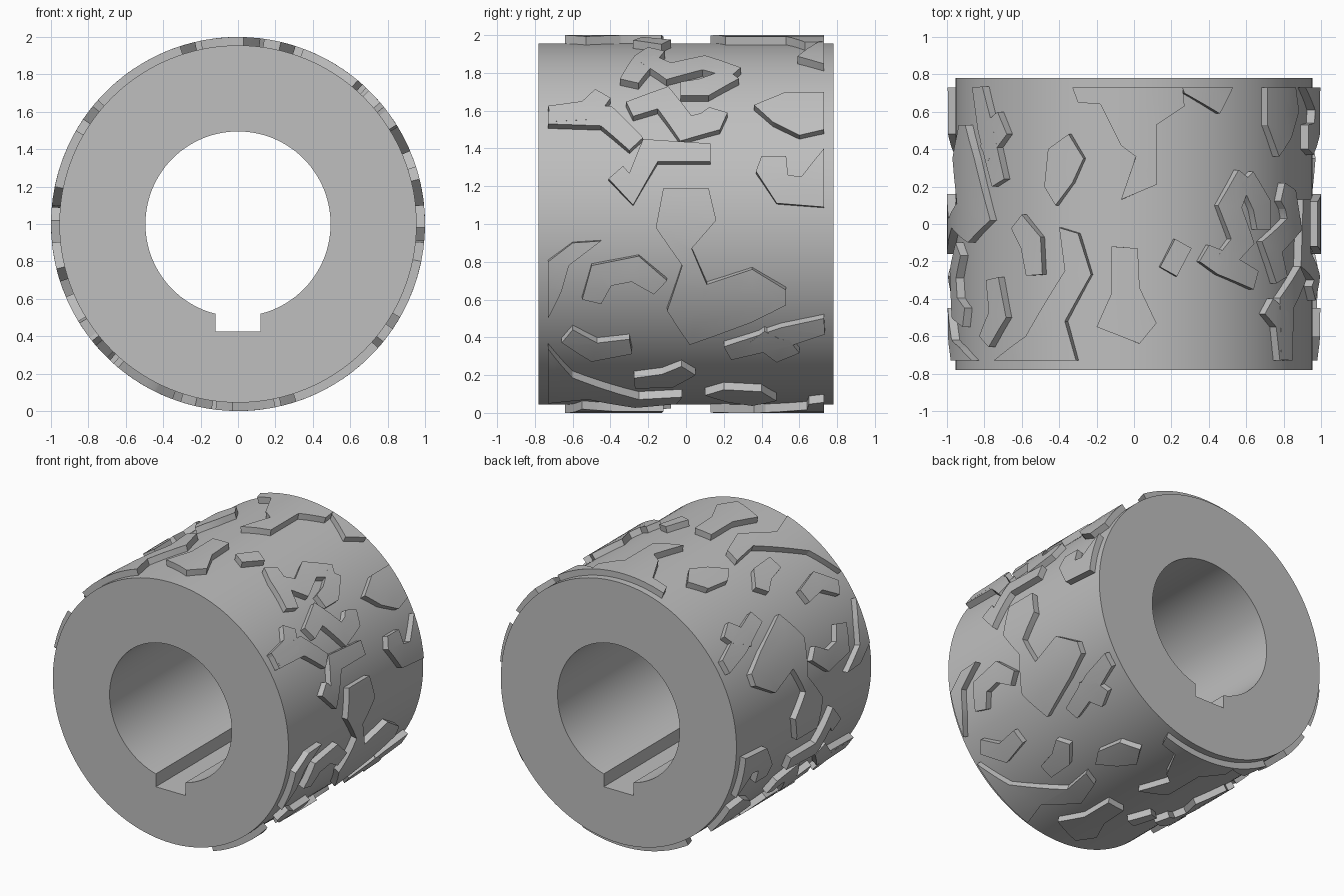
import bpy, bmesh, math
from mathutils import Vector

if "Cube" in bpy.data.objects:
    bpy.data.objects.remove(bpy.data.objects["Cube"])

BODY_R, TREAD_R, ROOT_R = 0.955, 1.0, 0.94
HALF_LEN, TREAD_LEN = 0.78, 0.735
BORE_R, KEY_W, KEY_D = 0.495, 0.12, 0.575
PATCH_W = 0.13

grey = bpy.data.materials.new("plain grey")
grey.use_nodes = True
colour = (0.52, 0.52, 0.52, 1)
grey.diffuse_color = colour
grey.node_tree.nodes["Principled BSDF"].inputs["Base Color"].default_value = colour


def select_only(obj):
    bpy.ops.object.select_all(action='DESELECT')
    obj.select_set(True)
    bpy.context.view_layer.objects.active = obj


def arc(radius, start, end, steps):
    span = end - start
    return [(radius * math.cos(start + span * i / steps),
             radius * math.sin(start + span * i / steps)) for i in range(steps + 1)]


# Roller body: ring profile with a keyed bore, extruded along its axis
def make_body():
    half = math.asin(KEY_W / BORE_R)
    bore = arc(BORE_R, half - math.pi / 2, 1.5 * math.pi - half, 96)
    bore += [(-KEY_W, -KEY_D), (KEY_W, -KEY_D)]
    rim = arc(BODY_R, 0, math.tau, 144)[:-1]
    curve = bpy.data.curves.new("roller_profile", 'CURVE')
    curve.dimensions, curve.fill_mode, curve.extrude = '2D', 'BOTH', HALF_LEN
    for points in (rim, bore):
        spline = curve.splines.new('POLY')
        spline.points.add(len(points) - 1)
        spline.use_cyclic_u = True
        for p, (x, y) in zip(spline.points, points):
            p.co = (x, y, 0, 1)
    obj = bpy.data.objects.new("roller_body", curve)
    bpy.context.collection.objects.link(obj)
    obj.location.z = 1
    obj.rotation_euler.x = math.pi / 2
    select_only(obj)
    bpy.ops.object.convert(target='MESH')
    obj = bpy.context.object
    bm = bmesh.new()
    bm.from_mesh(obj.data)
    bmesh.ops.remove_doubles(bm, verts=bm.verts, dist=0.0001)
    bmesh.ops.recalc_face_normals(bm, faces=bm.faces)
    bm.to_mesh(obj.data)
    bm.free()
    obj.data.materials.clear()
    obj.data.materials.append(grey)
    bpy.ops.object.shade_smooth_by_angle(angle=math.radians(25))


# Points given as (along the axis, sideways) laid out on the unrolled surface
def unroll(points):
    return [Vector((y, math.asin(u))) for y, u in points]


# Band: widened to the left of its near edge, narrower at the ends
def band(*edge):
    near = unroll(edge)
    normals = [(b - a).orthogonal().normalized() for a, b in zip(near, near[1:])]
    far = []
    for i, p in enumerate(near):
        before, after = normals[max(i - 1, 0)], normals[min(i, len(normals) - 1)]
        mid = (before + after).normalized()
        at_end = i in (0, len(near) - 1)
        q = p + mid * PATCH_W * (0.8 if at_end else 1 / max(mid.dot(before), 0.75))
        q.x = max(-TREAD_LEN, min(TREAD_LEN, q.x))
        far.append(q)
    return [[near[i], near[i + 1], far[i + 1], far[i]] for i in range(len(near) - 1)]


# Blob: one closed outline
def blob(*outline):
    return [unroll(outline)]


# Raised patch: flat faces, cut into slices and wrapped round the body
def make_patch(name, faces, base, turn):
    bm = bmesh.new()
    for face in faces:
        bm.faces.new([bm.verts.new((base + turn * p.y, p.x, 0)) for p in face])
    bmesh.ops.remove_doubles(bm, verts=bm.verts, dist=0.0001)
    bmesh.ops.triangulate(bm, faces=bm.faces[:])
    step = math.radians(4)
    low = min(v.co.x for v in bm.verts)
    high = max(v.co.x for v in bm.verts)
    for i in range(math.ceil(low / step), math.floor(high / step) + 1):
        bmesh.ops.bisect_plane(bm, geom=bm.verts[:] + bm.edges[:] + bm.faces[:],
                               plane_co=Vector((i * step, 0, 0)), plane_no=Vector((1, 0, 0)))
    bmesh.ops.triangulate(bm, faces=bm.faces[:])
    raised = bmesh.ops.extrude_face_region(bm, geom=bm.faces[:], use_keep_orig=True)
    for g in raised["geom"]:
        if isinstance(g, bmesh.types.BMVert):
            g.co.z = 1
    for v in bm.verts:
        angle, y, top = v.co
        r = TREAD_R if top > 0.5 else ROOT_R
        v.co = (r * math.cos(angle), y, 1 + r * math.sin(angle))
    bmesh.ops.recalc_face_normals(bm, faces=bm.faces)
    mesh = bpy.data.meshes.new(name)
    bm.to_mesh(mesh)
    bm.free()
    mesh.materials.append(grey)
    obj = bpy.data.objects.new(name, mesh)
    bpy.context.collection.objects.link(obj)
    select_only(obj)
    bpy.ops.object.shade_smooth_by_angle(angle=math.radians(25))


# The pattern runs twice round the roller
def make_pair(name, faces, base, turn):
    for half, offset in (("first", 0), ("second", math.pi)):
        make_patch(f"{half}_{name}", faces, base + offset, turn)


# Patches on the flank, sideways meaning up
def flank(name, faces):
    make_pair("flank_" + name, faces, 0, 1)


# Patches on the crown, sideways meaning across
def crown(name, faces):
    make_pair("crown_" + name, faces, math.pi / 2, -1)


make_body()

flank("bar", band((-.73, .53), (-.45, .52), (-.3, .39)))
flank("wave", band((-.41, .24), (-.28, .1), (-.15, .33), (.13, .33)))
flank("ripple", band((-.28, .57), (-.15, .61), (-.03, .44), (.18, .5), (.22, .59)))
flank("corner", blob((.37, .28), (.48, .11), (.73, .09), (.73, .4), (.61, .25), (.54, .26), (.53, .36), (.4, .36)))
flank("fork", blob((.46, .54), (.6, .47), (.73, .5), (.73, .7), (.53, .7), (.36, .63)))
flank("notch", band((-.03, .68), (.12, .68), (.28, .77)))
flank("snake", blob((-.12, .19), (-.16, -.02), (-.02, -.22), (-.1, -.46), (.02, -.64), (.35, -.52), (.53, -.43),
                    (.53, -.35), (.35, -.24), (.11, -.32), (.03, -.13), (.16, .02), (.12, .19)))
flank("thumb", blob((-.73, -.2), (-.6, -.1), (-.45, -.09), (-.62, -.22), (-.66, -.36), (-.73, -.5)))
flank("hook", band((-.1, -.3), (-.25, -.17), (-.5, -.22), (-.55, -.4)))
flank("ledge", band((.73, -.5), (.5, -.55), (.2, -.65)))
flank("strip", band((-.3, -.61), (-.47, -.63), (-.6, -.56)))

crown("crest", blob((.73, -.33), (.65, -.3), (.64, -.18), (.42, -.07), (.36, .01), (.13, -.07),
                    (.21, .12), (.53, .12), (.63, .27), (.73, .26)))
crown("tooth", blob((.73, .53), (.59, .46), (.7, .27), (.73, .26)))
crown("claw", blob((.48, -.35), (.35, -.27), (.22, -.33), (.1, -.42), (.2, -.48), (.4, -.46)))
crown("bend", blob((-.02, -.4), (-.05, -.3), (-.27, -.23), (-.52, -.37), (-.73, -.31),
                   (-.73, -.75), (-.6, -.58), (-.25, -.37)))
crown("step", band((.05, -.6), (-.07, -.5), (-.27, -.49)))
crown("branch", blob((-.12, -.12), (-.13, .02), (-.34, .03), (-.53, .12), (-.64, .03),
                     (-.55, -.2), (-.37, -.12)))
crown("arch", band((-.17, .45), (-.08, .52), (.1, .45), (.29, .56)))
crown("elbow", band((-.35, .64), (-.27, .45), (-.2, .35)))
crown("pad", band((-.23, .14), (-.08, .22)))
crown("spur", band((-.73, .78), (-.55, .76), (-.48, .7)))
crown("crook", band((.6, -.73), (.48, -.68), (.34, -.78)))
